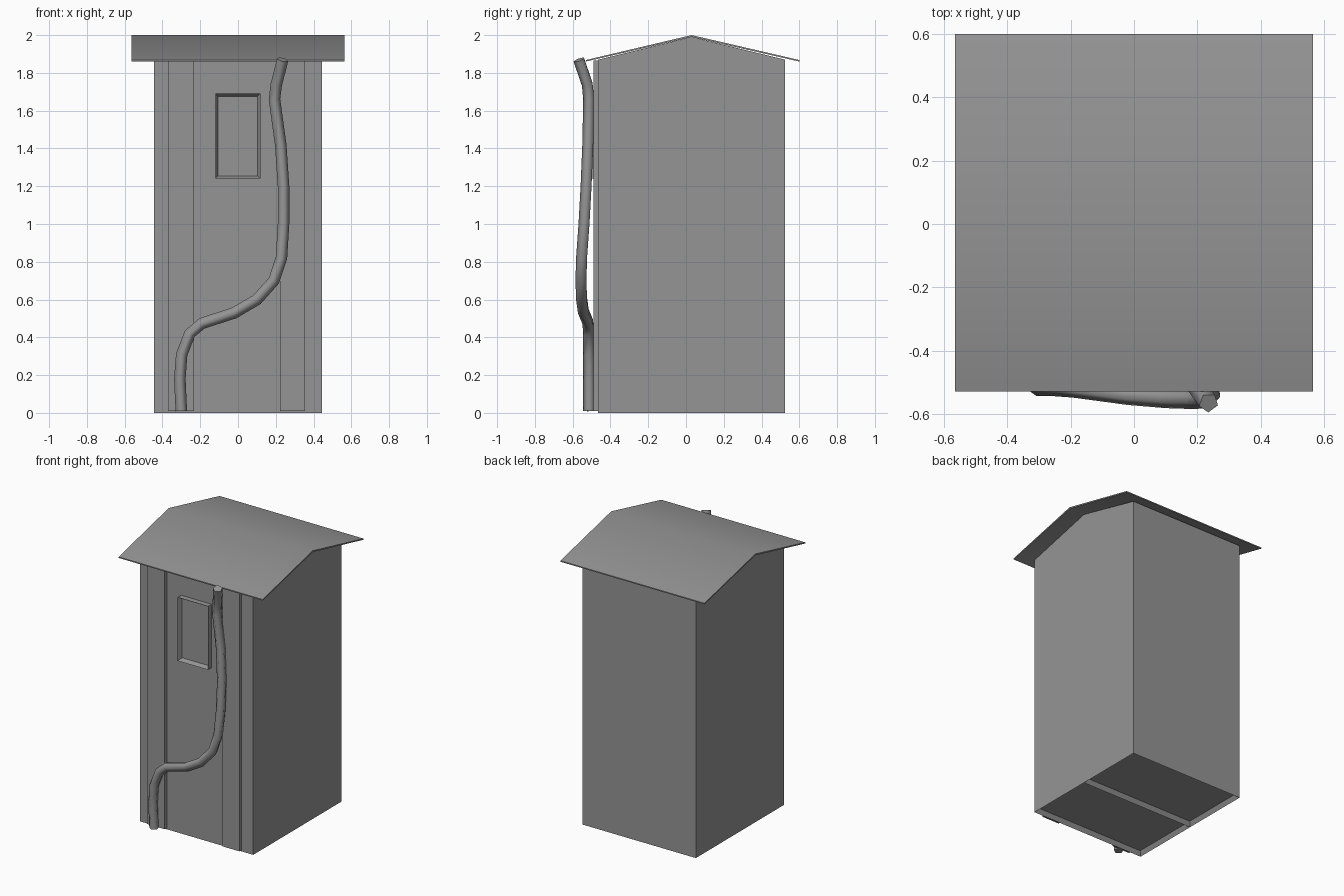
import bpy, bmesh, math
from mathutils import Vector

cube = bpy.data.objects.get("Cube")
if cube:
    bpy.data.objects.remove(cube, do_unlink=True)

grey = bpy.data.materials.new("plain grey")
grey.use_nodes = True
grey.diffuse_color = (0.3, 0.3, 0.3, 1)
grey.node_tree.nodes["Principled BSDF"].inputs["Base Color"].default_value = grey.diffuse_color


def finish(name, bm, smooth=False):
    bmesh.ops.recalc_face_normals(bm, faces=bm.faces)
    mesh = bpy.data.meshes.new(name)
    bm.to_mesh(mesh)
    bm.free()
    mesh.materials.append(grey)
    obj = bpy.data.objects.new(name, mesh)
    bpy.context.collection.objects.link(obj)
    if smooth:
        bpy.ops.object.select_all(action="DESELECT")
        obj.select_set(True)
        bpy.context.view_layer.objects.active = obj
        bpy.ops.object.shade_smooth_by_angle(angle=math.radians(40))
    return obj


def extrude_yz(profile, half_width):
    """Prism along x from a side profile."""
    bm = bmesh.new()
    face = bm.faces.new([bm.verts.new((-half_width, y, z)) for y, z in profile])
    new = bmesh.ops.extrude_face_region(bm, geom=[face])["geom"]
    bmesh.ops.translate(bm, vec=(2 * half_width, 0, 0),
                        verts=[v for v in new if isinstance(v, bmesh.types.BMVert)])
    bmesh.ops.recalc_face_normals(bm, faces=bm.faces)
    return bm


def box(bm, low, high):
    verts = bmesh.ops.create_cube(bm, size=1)["verts"]
    for v in verts:
        v.co = Vector(h if c > 0 else l for c, l, h in zip(v.co, low, high))
    return verts


FRONT, BACK, RIDGE = -0.465, 0.525, 0.03

# Cabin walls with gabled ends and two shallow recesses under the floor
bm = extrude_yz([(FRONT, 0), (RIDGE, 0), (BACK, 0), (BACK, 1.87),
                 (RIDGE, 1.99), (FRONT, 1.87)], 0.445)
floor = [f for f in bm.faces if f.normal.z < -0.9]
bmesh.ops.inset_individual(bm, faces=floor, thickness=0.025, depth=-0.03)
finish("cabin", bm)

# Thin pitched roof
bm = extrude_yz([(-0.53, 1.86), (RIDGE, 1.99), (0.6, 1.86), (0.6, 1.868),
                 (RIDGE, 2.0), (-0.53, 1.868)], 0.565)
finish("roof", bm, smooth=True)

# Upright boards on either side of the door
for name, x0, x1 in (("right_board", -0.37, -0.232), ("left_board", 0.222, 0.355)):
    bm = bmesh.new()
    box(bm, (x0, -0.49, 0.01), (x1, FRONT + 0.005, 1.865))
    finish(name, bm)

# Window box with a raised rim
bm = bmesh.new()
box(bm, (-0.12, -0.505, 1.24), (0.118, FRONT + 0.005, 1.69))
bm.normal_update()
pane = [f for f in bm.faces if f.normal.y < -0.9]
bmesh.ops.inset_individual(bm, faces=pane, thickness=0.02, depth=0)
bmesh.ops.translate(bm, verts=pane[0].verts, vec=(0, 0.03, 0))
finish("window", bm)

# Five-sided bent pipe climbing the front
path = [Vector(p) for p in (
    (-0.30, -0.512, 0.01), (-0.308, -0.512, 0.18), (-0.298, -0.512, 0.31),
    (-0.255, -0.512, 0.42), (-0.19, -0.517, 0.475), (-0.02, -0.54, 0.53),
    (0.10, -0.55, 0.60), (0.19, -0.553, 0.70), (0.23, -0.55, 0.82),
    (0.241, -0.537, 1.0), (0.241, -0.526, 1.2), (0.226, -0.517, 1.42),
    (0.193, -0.512, 1.66), (0.203, -0.52, 1.74), (0.236, -0.565, 1.87))]
bm = bmesh.new()
rings = []
for i, p in enumerate(path):
    tangent = path[min(i + 1, len(path) - 1)] - path[max(i - 1, 0)]
    turn = Vector((0, 0, 1)).rotation_difference(tangent)
    ring = []
    for k in range(5):
        a = math.tau * k / 5 - math.pi / 2
        ring.append(bm.verts.new(p + turn @ Vector((math.cos(a), math.sin(a), 0)) * 0.032))
    rings.append(ring)
for a, b in zip(rings, rings[1:]):
    for k in range(5):
        n = (k + 1) % 5
        bm.faces.new((a[k], a[n], b[n], b[k]))
bm.faces.new(rings[0])
bm.faces.new(rings[-1])
pipe = finish("pipe", bm)
for poly in pipe.data.polygons:
    poly.use_smooth = len(poly.vertices) == 4
